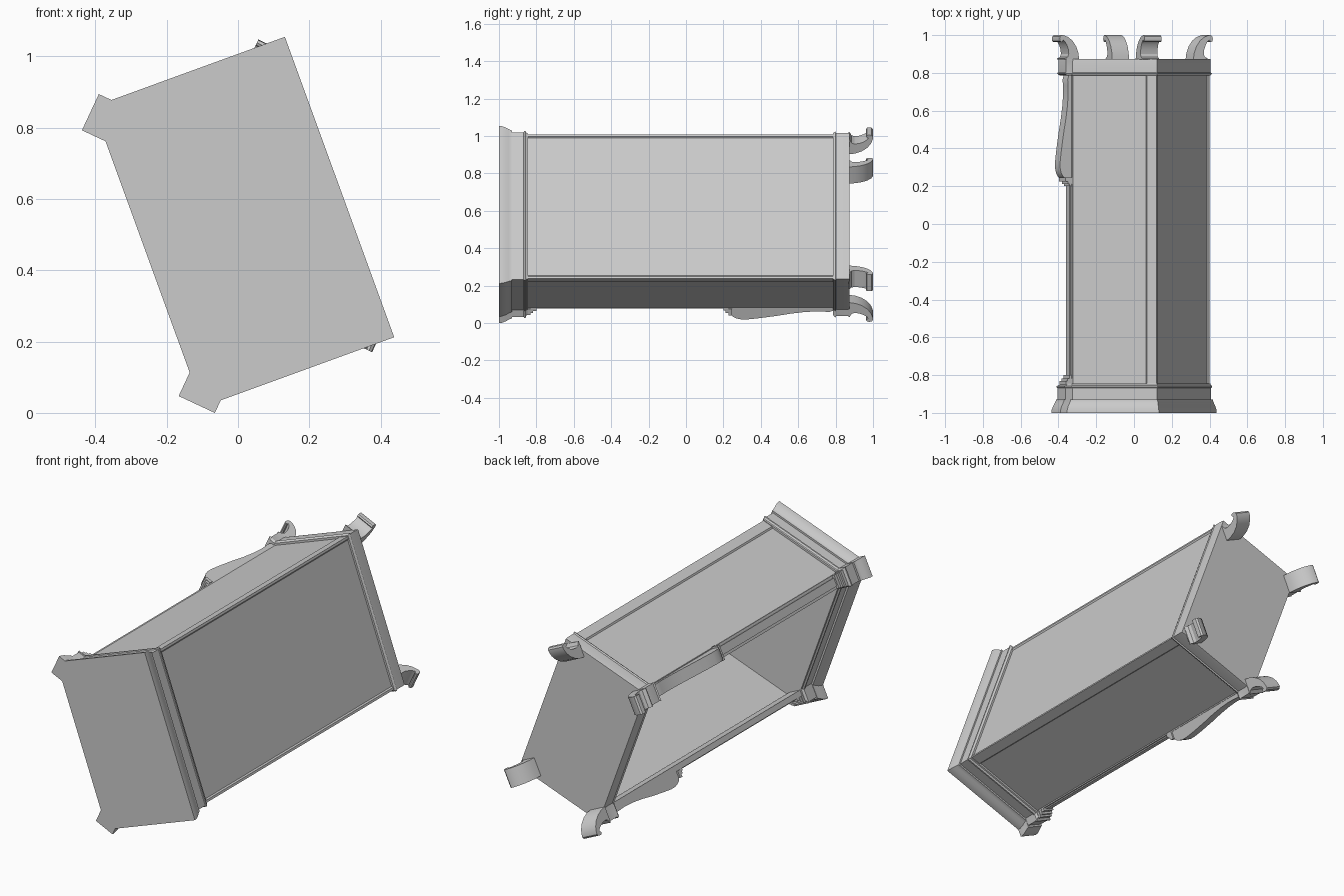
import bpy, bmesh, math
from mathutils import Vector

if "Cube" in bpy.data.objects:
    bpy.data.objects.remove(bpy.data.objects["Cube"])

# The cabinet lies on its end axis (y) and is rolled 20 degrees.
# Local frame: w = across the cabinet, f = depth from back to front.
C, S = math.cos(math.radians(20)), math.sin(math.radians(20))
R2 = math.sqrt(0.5)

def world(w, f, y):
    return Vector((0.285 + S * w - C * f, y, 0.6333 - C * w - S * f))

def diagonal(side, front, w, f, out, across):
    """Local point in a frame turned 45 degrees at a corner."""
    return side * (w + (out + across) * R2), f + front * (out - across) * R2

def finish(bm, name, recalc=True):
    if recalc:
        bmesh.ops.recalc_face_normals(bm, faces=bm.faces)
    mesh = bpy.data.meshes.new(name)
    bm.to_mesh(mesh)
    bm.free()
    ob = bpy.data.objects.new(name, mesh)
    bpy.context.collection.objects.link(ob)
    bpy.context.view_layer.objects.active = ob
    for o in bpy.context.selected_objects:
        o.select_set(False)
    ob.select_set(True)
    bpy.ops.object.shade_smooth_by_angle(angle=math.radians(28))
    return ob

def loft(name, rings):
    """Closed rings of (w, f, y) points joined into a capped solid."""
    bm = bmesh.new()
    vs = [[bm.verts.new(world(*p)) for p in r] for r in rings]
    n = len(vs[0])
    for a, b in zip(vs, vs[1:]):
        for i in range(n):
            j = (i + 1) % n
            bm.faces.new((a[i], a[j], b[j], b[i]))
    bm.faces.new(vs[0])
    bm.faces.new(vs[-1])
    return finish(bm, name)

def section(y, e, s, h):
    """Outline with side overhang e, and corner posts set back s, half width h."""
    mw, mf, r = 0.436 - s, 0.585 - s, h * R2
    side, front = 0.41 + e, 0.535 + e
    a, b = (mw + r, mf - r), (mw - r, mf + r)
    half = [(side, 0.027 - 0.7 * e),
            (side, a[1] - (a[0] - side)), a, b,
            (b[0] - (b[1] - front), front)]
    return [(w, f, y) for w, f in half] + [(-w, f, y) for w, f in reversed(half)]

# Flared top moulding and frieze
loft("top_moulding", [section(*r) for r in (
    (-1.0, .038, 0, .056), (-.985, .037, .001, .056), (-.965, .031, .006, .054),
    (-.948, .023, .013, .052), (-.935, .018, .017, .051), (-.93, .018, .017, .051),
    (-.93, .008, .024, .049), (-.868, .008, .024, .049), (-.866, .014, .02, .051),
    (-.858, .014, .02, .051), (-.852, .006, .03, .046), (-.845, .004, .034, .044))])

# Bottom board with stepped edge
loft("bottom_moulding", [section(*r) for r in (
    (.785, .004, .034, .044), (.79, .008, .026, .048), (.798, .012, .021, .05),
    (.803, .006, .026, .048), (.862, .006, .026, .048), (.873, .004, .028, .047))])

# Carcass: thin sides and back with a grooved panel in each, front left open
bm = bmesh.new()
path = [(.41, .505), (.41, .027), (-.41, .027), (-.41, .505)]
rows = [[bm.verts.new(world(w, f, y)) for w, f in path] for y in (-.85, .79)]
centre = world(0, .27, 0)
walls = []
for i in range(3):
    face = bm.faces.new((rows[0][i], rows[0][i + 1], rows[1][i + 1], rows[1][i]))
    face.normal_update()
    if face.normal.dot(face.calc_center_median() - centre) < 0:
        face.normal_flip()
    walls.append(face)
for i, face in enumerate(walls):
    margin = .012 if i == 1 else .055
    bmesh.ops.inset_region(bm, faces=[face], thickness=margin)
    bmesh.ops.inset_region(bm, faces=[face], thickness=.007, depth=-.007)
finish(bm, "carcass", recalc=False)

# Console bracket and foot profiles: (y, outward) and (outward, y)
BRACKET = [(.245, .042), (.252, .05), (.27, .06), (.295, .066), (.33, .066), (.39, .059),
           (.48, .046), (.56, .032), (.63, .023), (.69, .019), (.735, .02),
           (.765, .022), (.785, .016), (.79, .006)]
FOOT = [(-.055, .87), (-.05, .905), (-.037, .94), (-.016, .97), (.01, .99), (.035, .999),
        (.047, 1.0), (.056, .993), (.059, .98), (.057, .968), (.049, .963), (.042, .967),
        (.04, .975), (.03, .968), (.018, .95), (.009, .925), (.006, .9), (.012, .885),
        (.03, .875), (.03, .87)]

def strip(name, side, front, w, f, half, profile):
    """Extrude an (outward, y) profile across a corner."""
    rings = []
    for t in (-half, half):
        rings.append([(*diagonal(side, front, w, f, d, t), y) for d, y in profile])
    return loft(name, rings)

def block(name, side, out0, out1, half, y0, y1):
    strip(name, side, 1, .382, .531, half,
          [(out0, y0), (out1, y0), (out1, y1), (out0, y1)])

for side, tag in ((-1, "left"), (1, "right")):
    # Angled corner post with a raised centre strip
    block(f"{tag}_corner_post", side, -.03, 0, .036, -.85, .79)
    block(f"{tag}_post_strip", side, 0, .006, .022, -.83, .22)
    # Stepped mouldings at the post end and over the bracket
    for k, (y0, y1, d, h) in enumerate(((-.85, -.832, .036, .042), (-.832, -.818, .026, .038),
                                        (-.818, -.8, .014, .035), (.2, .212, .012, .035),
                                        (.212, .226, .024, .038), (.226, .245, .038, .041))):
        block(f"{tag}_post_moulding_{k + 1}", side, 0, d, h, y0, y1)
    # Curved console bracket
    strip(f"{tag}_console_bracket", side, 1, .382, .531, .032,
          [(0, .245)] + [(d, y) for y, d in BRACKET] + [(0, .79)])
    # Scrolled feet
    for front, f, place in ((1, .545, "front"), (-1, .08, "back")):
        strip(f"{tag}_{place}_foot", side, front, .39, f, .049, FOOT)
